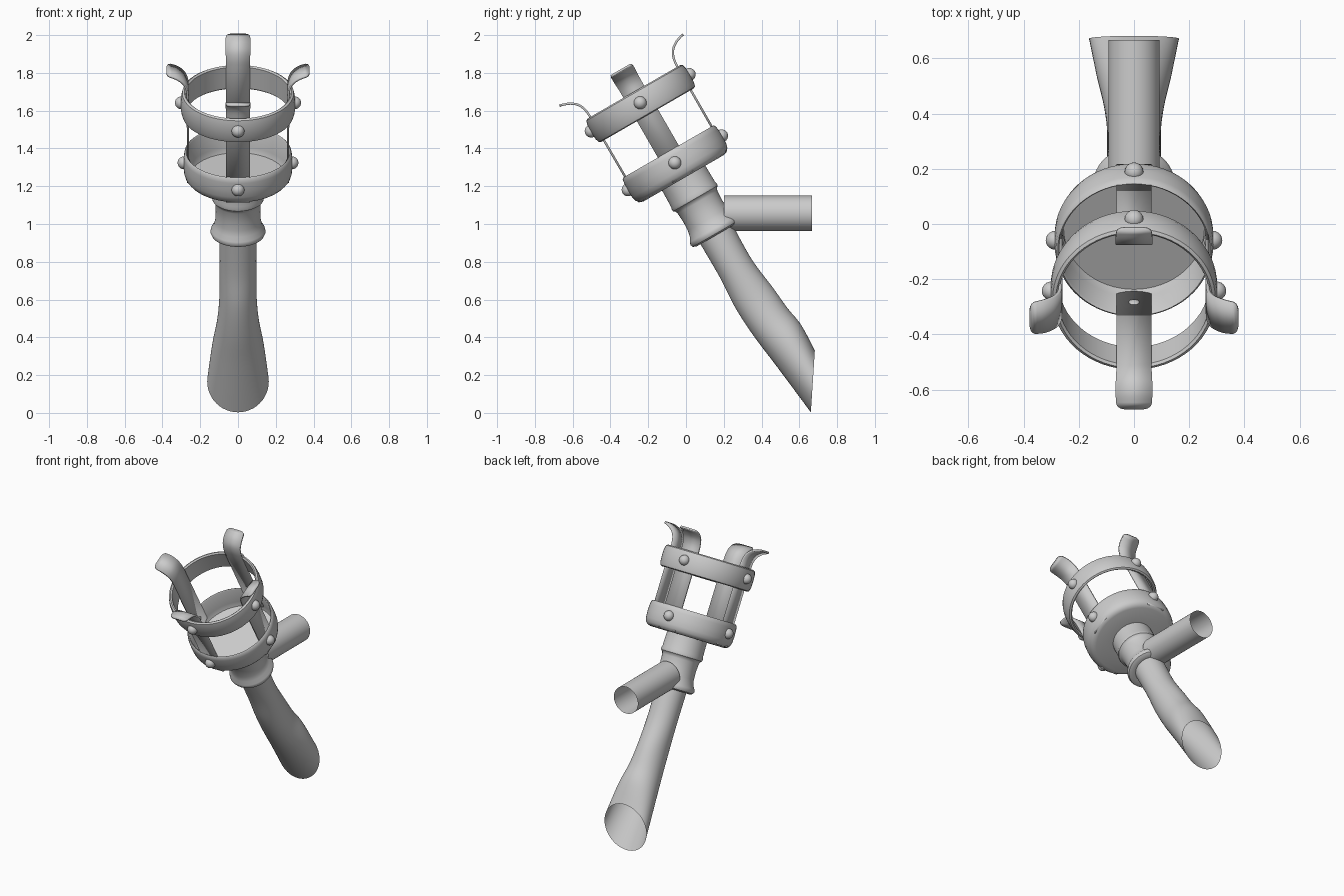
import bpy, math
from mathutils import Matrix, Vector

if "Cube" in bpy.data.objects:
    bpy.data.objects.remove(bpy.data.objects["Cube"])

# Tilted frame shared by the torch head and neck: local z is the torch axis
FRAME = Matrix.Translation((0, 0.529, 0.3055)) @ Matrix.Rotation(math.radians(30), 4, 'X')


def add_mesh(name, verts, faces, matrix=None, angle=40):
    me = bpy.data.meshes.new(name)
    me.from_pydata([tuple(v) for v in verts], [], faces)
    me.update()
    ob = bpy.data.objects.new(name, me)
    bpy.context.collection.objects.link(ob)
    if matrix:
        ob.matrix_world = matrix
    bpy.ops.object.select_all(action='DESELECT')
    ob.select_set(True)
    bpy.context.view_layer.objects.active = ob
    bpy.ops.object.shade_smooth_by_angle(angle=math.radians(angle))
    return ob


def skin(rings, closed=False):
    """Quads between consecutive rings of equal size."""
    n, m = len(rings[0]), len(rings)
    faces = []
    for i in range(m if closed else m - 1):
        a, b = i * n, ((i + 1) % m) * n
        faces += [(a + j, a + (j + 1) % n, b + (j + 1) % n, b + j) for j in range(n)]
    return [v for r in rings for v in r], faces


def circle(r, z, n=64):
    return [Vector((r * math.cos(2 * math.pi * k / n), r * math.sin(2 * math.pi * k / n), z))
            for k in range(n)]


def lathe(name, profile, closed=False, cap=False):
    verts, faces = skin([circle(r, z) for r, z in profile], closed)
    if cap:
        faces.append(tuple(range(len(verts) - 64, len(verts))))
    return add_mesh(name, verts, faces, FRAME)


def spline(p, steps):
    """Catmull-Rom interpolation of a list of tuples."""
    out = []
    for i in range(len(p) - 1):
        a, b, c, d = p[max(i - 1, 0)], p[i], p[i + 1], p[min(i + 2, len(p) - 1)]
        for k in range(steps):
            t = k / steps
            out.append(tuple(0.5 * (2 * q + (r - o) * t + (2 * o - 5 * q + 4 * r - s) * t * t
                                    + (3 * q - o - 3 * r + s) * t ** 3)
                             for o, q, r, s in zip(a, b, c, d)))
    return out + [p[-1]]


# Handle: front edge (y, z), back edge (y, z), half width; ends on the wall plane
sections = [
    (0.076, 0.894, 0.248, 0.993, 0.099),
    (0.180, 0.716, 0.348, 0.813, 0.097),
    (0.262, 0.555, 0.462, 0.660, 0.099),
    (0.360, 0.405, 0.537, 0.555, 0.112),
    (0.485, 0.240, 0.610, 0.465, 0.137),
    (0.661, 0.003, 0.682, 0.330, 0.163),
]
rings = []
for fy, fz, by, bz, w in spline(sections, 6):
    rings.append([Vector((w * math.sin(a), (fy + by) / 2 - (by - fy) / 2 * math.cos(a),
                          (fz + bz) / 2 - (bz - fz) / 2 * math.cos(a)))
                  for a in (2 * math.pi * k / 48 for k in range(48))])
add_mesh("handle", *skin(rings))

# Neck with flared collar and bead
lathe("neck", [(0.095, 0.738), (0.122, 0.735), (0.140, 0.743), (0.146, 0.757), (0.142, 0.772),
               (0.128, 0.795), (0.120, 0.83), (0.118, 0.88), (0.121, 0.935), (0.126, 0.95),
               (0.136, 0.958), (0.138, 0.97), (0.134, 0.985), (0.132, 1.09)])

# Cup: rounded base, outer wall, rim, inner wall and floor
lathe("cup", [(0.12, 1.082), (0.245, 1.082), (0.266, 1.088), (0.280, 1.105), (0.287, 1.13),
              (0.289, 1.17), (0.287, 1.215), (0.283, 1.238), (0.276, 1.245), (0.270, 1.238),
              (0.268, 1.12), (0.255, 1.09)], cap=True)

# Upper hoop
lathe("upper_hoop", [(0.274, 1.475), (0.283, 1.467), (0.294, 1.472), (0.301, 1.495),
                     (0.303, 1.54), (0.301, 1.58), (0.295, 1.603), (0.284, 1.610),
                     (0.275, 1.602)], closed=True)

# Wall bracket tube, open at the wall
verts, faces = skin([circle(0.093, 0.20), circle(0.093, 0.667)])
add_mesh("wall_bracket", [(v.x, v.z, 1.057 + v.y) for v in verts], faces)

# Four straps with outward curled tips, and their rivets: (radius, height, half width)
path = [(0.264, 1.09, 0.064)] + spline([(0.266, 1.60, 0.064), (0.270, 1.652, 0.064),
                                        (0.288, 1.695, 0.066), (0.322, 1.724, 0.067),
                                        (0.360, 1.739, 0.064)], 4)
path += [(0.369, 1.741, 0.058), (0.375, 1.742, 0.048), (0.378, 1.7425, 0.034)]
sides = {"front": 180, "back": 0, "right": -90, "left": 90}
for side, deg in sides.items():
    turn = FRAME @ Matrix.Rotation(math.radians(deg), 4, 'Z')
    verts = [(s * w, r, z) for r, z, w in path for s in (-1, 1)]
    faces = [(2 * i, 2 * i + 1, 2 * i + 3, 2 * i + 2) for i in range(len(path) - 1)]
    strap = add_mesh(side + "_strap", verts, faces, turn)
    mod = strap.modifiers.new("thickness", 'SOLIDIFY')
    mod.thickness = 0.012
    mod.offset = 0
    for label, r, z in (("lower", 0.286, 1.176), ("upper", 0.300, 1.543)):
        bpy.ops.mesh.primitive_uv_sphere_add(segments=24, ring_count=12, radius=0.034)
        ob = bpy.context.object
        ob.name = f"{side}_{label}_rivet"
        ob.matrix_world = turn @ Matrix.Translation((0, r, z))
        bpy.ops.object.shade_smooth()
